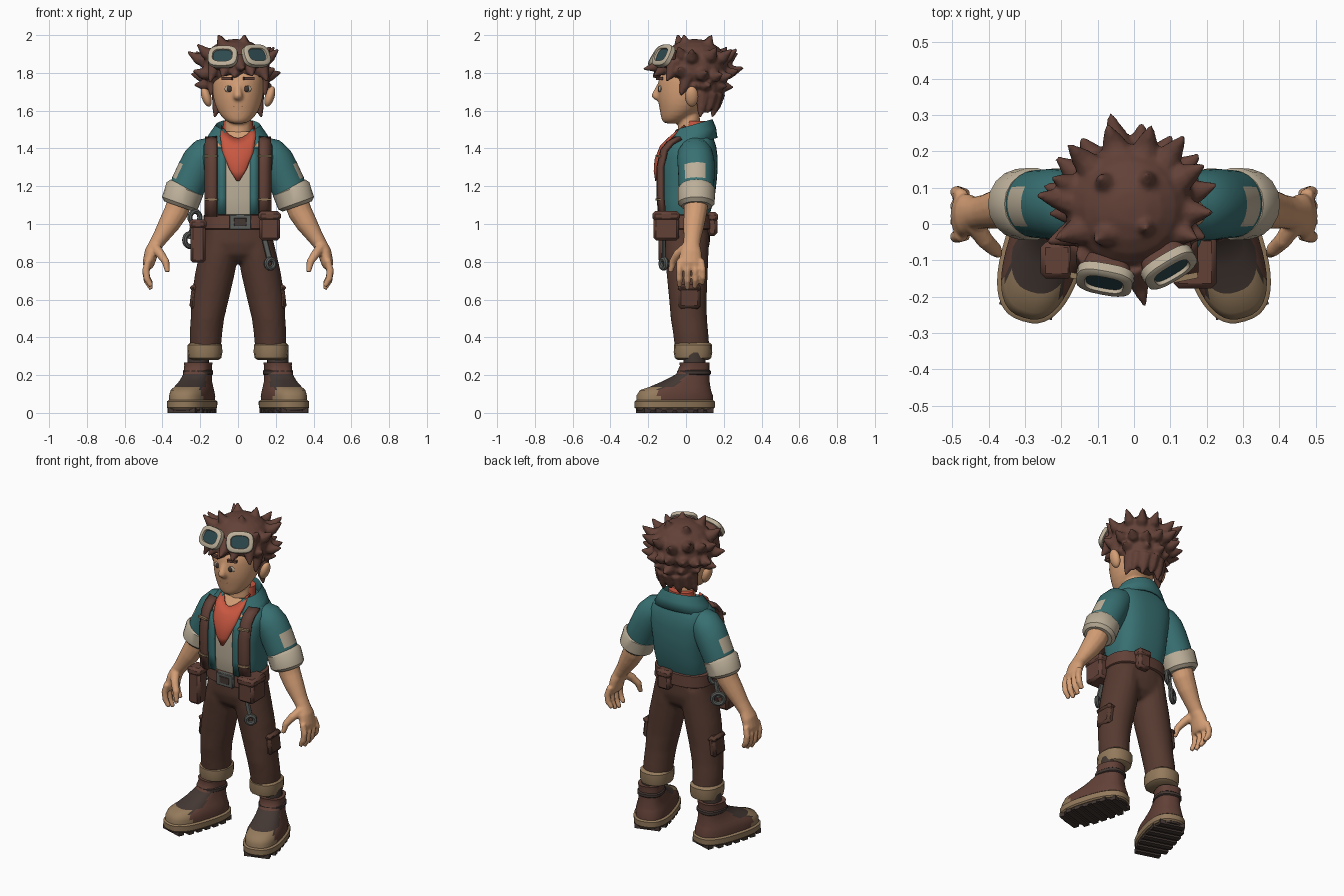
import bpy, bmesh, random
from math import sin, cos, pi, radians, copysign
from mathutils import Vector, Matrix

old = bpy.data.objects.get("Cube")
if old:
    bpy.data.objects.remove(old)
random.seed(7)
made, b = [], bmesh.new()

def colour(name, code):
    lin = [(int(code[i:i + 2], 16) / 255) ** 2.2 for i in (0, 2, 4)] + [1]
    m = bpy.data.materials.new(name)
    m.use_nodes = True
    m.diffuse_color = m.node_tree.nodes["Principled BSDF"].inputs["Base Color"].default_value = lin
    return m

SKIN, BROWN = colour("skin", "d29c74"), colour("hair_and_leather", "62433a")
TEAL, CREAM = colour("teal_cloth", "3b7072"), colour("cream_cloth", "bbae98")
RED, PANTS = colour("red_cloth", "c75843"), colour("trouser_brown", "573d34")
TAN, DARK = colour("tan", "92795c"), colour("dark_leather", "453a36")
METAL, LENS = colour("grey_metal", "5c5f5c"), colour("lens_glass", "304a4f")

def tube(pts, n=16, p=1, flat=False):
    """Loft elliptical rings (x, y, z, rx, ry) along a path."""
    c, rings = [Vector(q[:3]) for q in pts], []
    ref = Vector((1, 0, 0)) if abs((c[-1] - c[0]).normalized().y) > .8 else Vector((0, 1, 0))
    for i, q in enumerate(pts):
        t = (c[min(i + 1, len(c) - 1)] - c[max(i - 1, 0)]).normalized()
        u, v = Vector((1, 0, 0)), Vector((0, 1, 0))
        if not flat:
            u = ref.cross(t).normalized()
            v = t.cross(u)
        ring = []
        for k in range(n):
            x, y = (copysign(abs(w) ** p, w) for w in (cos(2 * pi * k / n), sin(2 * pi * k / n)))
            ring.append(b.verts.new(c[i] + u * x * q[3] + v * y * q[4]))
        rings.append(ring)
    for end in (rings[0], rings[-1]):
        b.faces.new(end)
    for r, s in zip(rings, rings[1:]):
        for k in range(n):
            b.faces.new((r[k], r[(k + 1) % n], s[(k + 1) % n], s[k]))

def shape(kind, at, size, mat=0, rot=Matrix()):
    """Add a box or ball of the given full size."""
    m = Matrix.Translation(at) @ rot @ Matrix.Diagonal((*size, 1))
    if kind == "box":
        verts = bmesh.ops.create_cube(b, size=1, matrix=m)["verts"]
    else:
        verts = bmesh.ops.create_uvsphere(b, u_segments=20, v_segments=12, radius=.5, matrix=m)["verts"]
    for f in {f for v in verts for f in v.link_faces}:
        f.material_index = mat

def sheet(rows):
    grid = [[b.verts.new(p) for p in r] for r in rows]
    for r, s in zip(grid, grid[1:]):
        for k in range(len(r) - 1):
            b.faces.new((r[k], r[k + 1], s[k + 1], s[k]))

def finish(name, *mats, mirror=False, sub=0, fuse=0, bevel=0, solid=0, rule=None, matrix=Matrix()):
    """Turn the working mesh into an object; fuse melts overlapping pieces together."""
    bmesh.ops.recalc_face_normals(b, faces=b.faces[:])
    if rule:
        for f in b.faces:
            f.material_index = rule(f, f.calc_center_median())
    b.transform(matrix)
    ob = bpy.data.objects.new(name, bpy.data.meshes.new(name))
    b.to_mesh(ob.data)
    b.clear()
    for m in mats:
        ob.data.materials.append(m)
    bpy.context.scene.collection.objects.link(ob)
    made.append(ob)
    if bevel:
        ob.modifiers.new("bevel", "BEVEL").width = bevel
    if solid:
        s = ob.modifiers.new("thickness", "SOLIDIFY")
        s.thickness, s.offset = solid, 0
    if sub:
        ob.modifiers.new("subdivide", "SUBSURF").levels = sub
    if fuse:
        r = ob.modifiers.new("fuse", "REMESH")
        r.mode, r.voxel_size, r.use_smooth_shade = "VOXEL", fuse, True
        ob.modifiers.new("soften", "SMOOTH").iterations = 3
    if mirror:
        ob.modifiers.new("mirror", "MIRROR").use_mirror_merge = False

# Head with neck and nose, ears
tube([(0, y, z, rx, ry) for z, y, rx, ry in (
    (1.53, -.075, .035, .04), (1.547, -.065, .072, .066), (1.6, -.03, .113, .109), (1.66, -.01, .133, .143),
    (1.72, 0, .139, .153), (1.78, .01, .141, .158), (1.83, .02, .13, .13), (1.92, .03, .08, .09))], 20, flat=True)
tube([(0, .015, 1.42, .077, .067), (0, .015, 1.5, .068, .058), (0, .02, 1.64, .07, .06)], flat=True)
tube([(0, -.13, 1.755, .018, .02), (0, -.14, 1.71, .02, .028), (0, -.16, 1.678, .029, .036),
      (0, -.142, 1.65, .022, .02)], 10, flat=True)
finish("head", SKIN, sub=1, fuse=.009)
shape("ball", (.168, .03, 1.675), (.05, .07, .112), rot=Matrix.Rotation(.3, 4, "Y"))
finish("ears", SKIN, mirror=True)

# Eyes, brows and mouth
shape("ball", (.046, -.136, 1.715), (.052, .018, .036), 0)
shape("ball", (.045, -.141, 1.715), (.028, .016, .033), 1)
shape("box", (.058, -.141, 1.77), (.058, .02, .014), 2, Matrix.Rotation(.3, 4, "Z"))
finish("eyes_and_brows", CREAM, DARK, BROWN, mirror=True)
shape("box", (0, -.135, 1.622), (.05, .01, .005))
finish("mouth", BROWN)

# Hair: rounded masses melted together with tapering locks
C, R = Vector((-.012, .045, 1.83)), Vector((.18, .18, .15))
shape("ball", C, R * 2)
shape("ball", (0, .09, 1.74), (.26, .22, .26))

def lock(base, tip, r):
    base, tip = Vector(base), Vector(tip)
    mid = base.lerp(tip, .55) - Vector((0, 0, .014))
    tube([(*base, r, r), (*mid, r * .6, r * .6), (*tip, .006, .006)], 8)

for elev, count, span, reach in ((60, 4, 140, 1.2), (22, 10, 118, 1.36), (-14, 10, 108, 1.36), (-40, 7, 95, 1.32)):
    for k in range(count):
        az = radians(span * (2 * k / (count - 1) - 1) + random.uniform(-8, 8))
        e = radians(elev + random.uniform(-7, 7))
        d = Vector((sin(az) * cos(e), cos(az) * cos(e), sin(e))) * R
        tip = C + d * (reach + random.uniform(-.08, .08)) + Vector((random.uniform(-.02, .01), .01, .025))
        tip.z = min(tip.z, 2.003)
        lock(C + d * .8, tip, .05)
for k in range(7):
    az = radians(-84 + 28 * k)
    lock((.1 * sin(az), .08 + .09 * cos(az), 1.69), (.125 * sin(az), .065 + .085 * cos(az), 1.565 + .02 * (k % 2)), .04)
for base, tip in (((-.12, -.08, 1.88), (-.15, -.125, 1.75)), ((-.06, -.11, 1.86), (-.085, -.175, 1.78)),
                  ((0, -.11, 1.87), (.03, -.225, 1.82)), ((0, -.11, 1.85), (-.025, -.175, 1.775)),
                  ((.06, -.1, 1.86), (.075, -.17, 1.785)), ((.12, -.06, 1.86), (.155, -.105, 1.755)),
                  ((.13, .01, 1.8), (.145, -.03, 1.68)), ((-.13, .01, 1.8), (-.145, -.03, 1.68))):
    lock(base, tip, .042)
finish("hair", BROWN, fuse=.008)

# Goggles pushed up on the hair
for side, at, n in (("right", (-.08, -.15, 1.885), (-.15, -.8, .5)), ("left", (.096, -.118, 1.89), (.45, -.75, .45))):
    tube([(0, 0, z, x, y) for z, x, y in ((-.06, .06, .048), (-.012, .07, .055), (-.01, .08, .064),
         (.014, .078, .062), (.02, .07, .054), (.02, .054, .038), (.01, .051, .036))], 24, .65, True)
    finish(side + "_goggle", CREAM, LENS, BROWN,
           rule=lambda f, c: 1 if len(f.verts) > 4 and c.z > 0 else 2 if c.z < -.02 else 0,
           matrix=Matrix.Translation(at) @ Vector(n).to_track_quat("Z", "Y").to_matrix().to_4x4())

# Shirt body over an undershirt, with open front edges
tube([(0, y, z, rx, ry) for z, y, rx, ry in (
    (1.03, 0, .155, .118), (1.06, 0, .165, .128), (1.14, .01, .17, .142), (1.25, .015, .176, .15), (1.35, .02, .192, .148),
    (1.41, .027, .19, .133), (1.45, .037, .165, .11), (1.49, .045, .115, .085))], 48, .7, True)
finish("shirt_body", TEAL, CREAM, SKIN, rule=lambda f, c: 2 if c.z > 1.41 and c.y < .01 and abs(c.x) < .1 else
       1 if c.y < -.03 and abs(c.x) < .068 else 0)
sheet([((.064, y, z), (.108, y + .006, z)) for z, y in ((1.4, -.115), (1.34, -.137), (1.25, -.144), (1.14, -.14), (1.05, -.135))])
finish("shirt_edges", TEAL, mirror=True, solid=.014)

# Collar
rows = []
for k in range(21):
    a = radians(-146 + 14.6 * k)
    f = (1 - cos(a)) / 2
    rows.append([(r * sin(a), .04 + q * cos(a) - s * f, z - d * f) for r, q, z, d, s in (
        (.095, .08, 1.46, .06, 0), (.118, .1, 1.55, .06, .01), (.15, .114, 1.51, .08, .03), (.182, .122, 1.455, .08, .045))])
sheet(rows)
finish("collar", TEAL, solid=.01)

# Neckerchief and its neck band
rows = []
for zc, ze, w, yc, ye in ((1.45, 1.52, .088, -.092, -.005), (1.41, 1.46, .094, -.132, -.08),
                          (1.34, 1.38, .08, -.16, -.128), (1.28, 1.29, .042, -.164, -.152), (1.23, 1.23, .005, -.156, -.155)):
    rows.append([(w * u / 4, yc + (ye - yc) * u * u / 16, zc + (ze - zc) * u * u / 16) for u in range(-4, 5)])
sheet(rows)
finish("neckerchief", RED, solid=.014)
tube([(0, .04, 1.44, .085, .07), (0, .045, 1.5, .082, .065), (0, .05, 1.545, .078, .06)], 20, flat=True)
finish("neckerchief_band", RED)

# Braces with small buckles
sheet([((.11, y - .008, z), (.142, y - .004, z), (.172, y + .014, z)) for z, y in
       ((1.455, -.04), (1.43, -.085), (1.39, -.118), (1.3, -.138), (1.15, -.138), (1.04, -.128))])
finish("braces", BROWN, mirror=True, solid=.022)
for z in (1.36, 1.13):
    shape("box", (.142, -.147, z), (.068, .016, .012), 0, Matrix.Rotation(.2, 4, "Z"))
finish("brace_buckles", TAN, mirror=True)

# Sleeves with a patch, rolled cuffs
tube([(.11, .045, 1.41, .06, .07), (.165, .048, 1.375, .088, .092), (.2, .052, 1.335, .095, .098),
      (.226, .055, 1.285, .095, .097), (.262, .055, 1.21, .094, .094), (.285, .055, 1.15, .09, .09)], 36)
finish("sleeves", TEAL, CREAM, mirror=True,
       rule=lambda f, c: int(1.235 < c.z < 1.32 and f.normal.x > .2 and abs(c.y - .047) < .058 and c.x > .25))
tube([(.276, .055, 1.195, .09, .09), (.281, .055, 1.185, .103, .1), (.308, .055, 1.11, .1, .098), (.314, .055, 1.093, .082, .08)], 18)
finish("sleeve_cuffs", CREAM, mirror=True)

# Forearms and hands
tube([(.3, .055, 1.14, .066, .066), (.33, .05, 1.06, .064, .062), (.365, .042, 1.0, .057, .057), (.41, .034, .93, .043, .047),
      (.437, .03, .89, .037, .045), (.458, .026, .85, .037, .058), (.474, .022, .79, .032, .065), (.476, .022, .765, .022, .057)], 14)
for y, length in ((-.032, .102), (.006, .117), (.044, .11), (.08, .09)):
    tube([(.474, y, .81, .019, .018), (.488, y * 1.1, .775 - length * .2, .02, .018),
          (.482, y * 1.1, .77 - length * .6, .019, .017), (.458, y * 1.05, .772 - length, .013, .013)], 8)
tube([(.44, 0, .875, .028, .028), (.41, -.045, .84, .025, .025), (.383, -.07, .8, .021, .021), (.373, -.082, .745, .013, .013)], 8)
finish("forearms_and_hands", SKIN, mirror=True, fuse=.007)

# Trousers, turn-ups and leg pockets
tube([(0, 0, z, rx, ry) for z, rx, ry in ((1.06, .165, .122), (.98, .178, .127), (.9, .188, .127), (.84, .17, .11), (.8, .08, .07))],
     24, .85, True)
for s in (1, -1):
    tube([(s * x, y, z, rx, ry) for x, y, z, rx, ry in (
        (.09, .003, .95, .088, .118), (.102, .003, .84, .103, .117), (.122, .006, .74, .106, .11), (.148, .01, .6, .1, .1),
        (.162, .015, .5, .089, .097), (.17, .025, .42, .087, .094), (.174, .035, .32, .082, .092))], 18, flat=True)
finish("trousers", PANTS, fuse=.013)
tube([(.175, .037, z, r, r + .01) for z, r in ((.28, .07), (.29, .086), (.32, .092), (.36, .091), (.372, .078))], 16, .85, True)
finish("trouser_turn_ups", TAN, mirror=True)
shape("box", (.226, .018, .615), (.05, .115, .13), 0, Matrix.Rotation(-.12, 4, "Y"))
shape("box", (.225, .018, .66), (.058, .123, .035), 0, Matrix.Rotation(-.12, 4, "Y"))
finish("leg_pockets", PANTS, mirror=True, bevel=.014)

# Belt, buckle, pouches and holster
tube([(0, 0, z, r, r - .047) for z, r in ((.97, .178), (.975, .185), (1.045, .182), (1.05, .172))], 32, .8, True)
finish("belt", BROWN)
shape("box", (.012, -.142, 1.01), (.115, .026, .08), 0)
shape("box", (.012, -.154, 1.01), (.07, .008, .045), 1)
finish("belt_buckle", METAL, DARK, bevel=.004)
for at, size in (((.168, -.105, .975), (.108, .135, .125)), ((.05, .138, .985), (.085, .055, .095)), ((-.212, -.1, .895), (.08, .09, .2))):
    shape("box", at, size)
    shape("box", (at[0], at[1], at[2] + size[2] / 2 + .005), (size[0] + .01, size[1] + .01, .05))
finish("belt_pouches", BROWN, bevel=.014)

# Hanging spanners
for x, y, z, dx, drop in ((.138, -.118, .93, .03, .12), (-.232, .035, 1.02, -.02, .1)):
    tube([(x, y, z, .015, .01), (x + dx, y, z - drop, .016, .01)], 8)
finish("spanner_handles", METAL)
for at, r in (((-.228, .03, 1.035), .032), ((-.254, .04, .915), .034), ((.171, -.118, .79), .024)):
    bpy.ops.mesh.primitive_torus_add(location=at, rotation=(pi / 2, 0, .6), major_radius=r, minor_radius=.014,
                                     major_segments=18, minor_segments=8)
    made.append(bpy.context.object)
    made[-1].name = "spanner_ring"
    made[-1].data.materials.append(METAL)

# Boots, toes turned outward
place = Matrix.Translation((.243, -.06, 0)) @ Matrix.Rotation(radians(17), 4, "Z")
tube([(0, y, z, w, l) for z, y, w, l in (
    (.05, 0, .1, .207), (.09, 0, .102, .207), (.12, .004, .096, .192), (.138, .03, .088, .163), (.17, .066, .076, .122),
    (.205, .1, .071, .086), (.25, .11, .07, .076), (.268, .11, .073, .078))], 44, .78, True)
finish("boots", BROWN, TAN, DARK, mirror=True, matrix=place, rule=lambda f, c: 1 if c.y < -.115 else
       2 if c.y < .03 and .1 < c.z < .2 and abs(c.x) < .08 else 0)
tube([(0, .11, z, .056, .06) for z in (.24, .32)], 16, flat=True)
tube([(0, .107, z, r, r + .01) for z, r in ((.2, .07), (.206, .077), (.222, .077), (.228, .07))], 20, .8, True)
finish("boot_straps_and_socks", DARK, mirror=True, matrix=place)
tube([(0, 0, z, w, w + .104) for z, w in ((.02, .104), (.028, .112), (.06, .113), (.067, .104))], 44, .78, True)
finish("boot_soles", TAN, mirror=True, matrix=place)
tube([(0, 0, .01, .097, .203), (0, 0, .024, .1, .206)], 36, .8, True)
for k in range(7):
    y = -.174 + .058 * k
    shape("box", (0, y, .014), (.2 * (1 - (y / .215) ** 4) ** .5, .034, .028))
finish("boot_treads", DARK, mirror=True, matrix=place)

# Smooth shading with crisp edges
b.free()
bpy.ops.object.select_all(action="DESELECT")
for ob in made:
    ob.select_set(True)
bpy.context.view_layer.objects.active = made[0]
bpy.ops.object.shade_smooth_by_angle(angle=radians(42))
